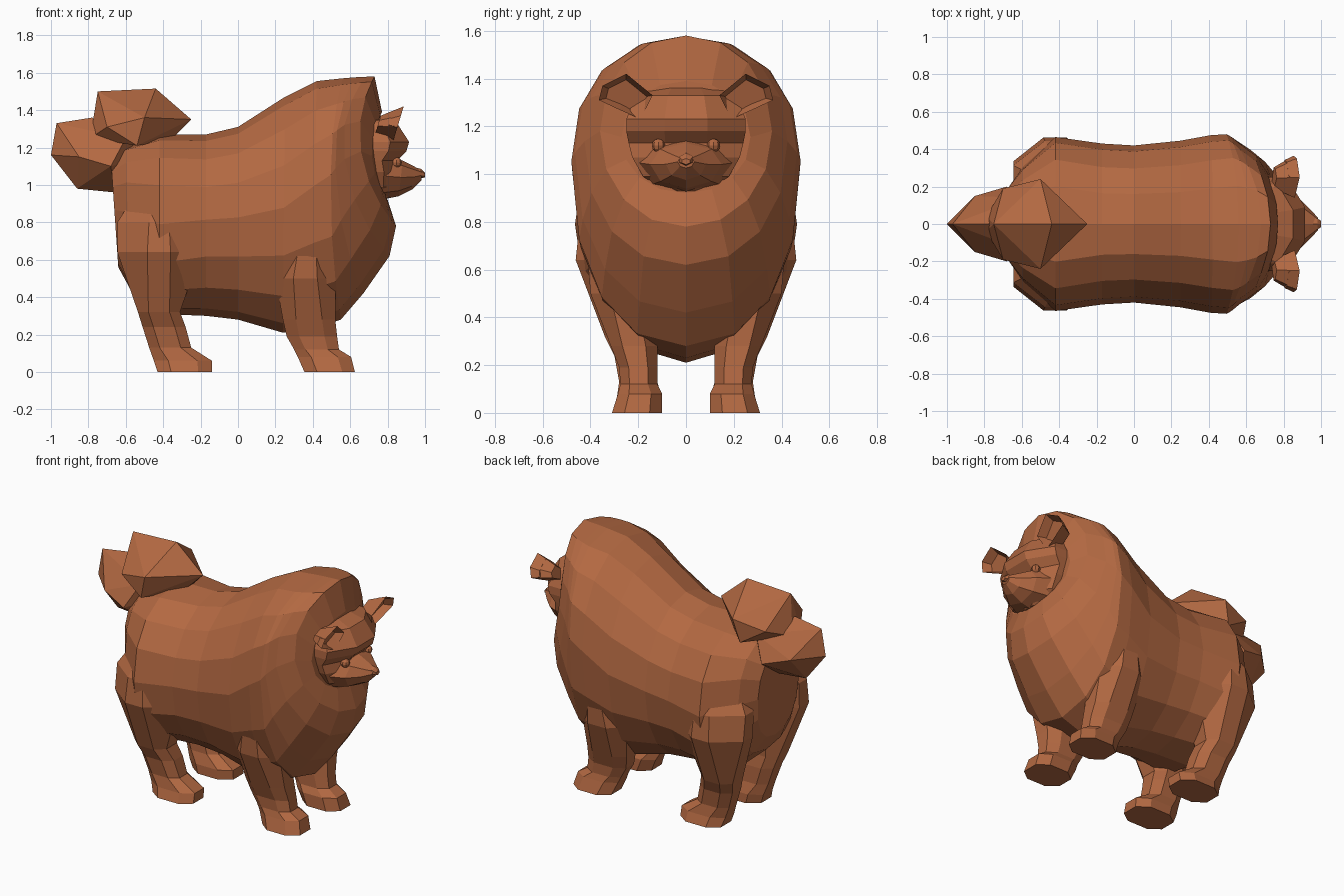
import bpy, bmesh
from math import sin, cos, pi
from mathutils import Vector

cube = bpy.data.objects.get("Cube")
if cube:
    bpy.data.objects.remove(cube, do_unlink=True)

fur = bpy.data.materials.new("russet fur")
fur.use_nodes = True
fur.diffuse_color = (0.45, 0.14, 0.054, 1)
bsdf = fur.node_tree.nodes["Principled BSDF"]
bsdf.inputs["Base Color"].default_value = fur.diffuse_color
bsdf.inputs["Roughness"].default_value = 0.9


def finish(name, bm):
    bmesh.ops.recalc_face_normals(bm, faces=bm.faces[:])
    mesh = bpy.data.meshes.new(name)
    bm.to_mesh(mesh)
    bm.free()
    mesh.materials.append(fur)
    obj = bpy.data.objects.new(name, mesh)
    bpy.context.collection.objects.link(obj)
    return obj


def loft(name, rings):
    """Skin a list of equal-length point rings and cap both ends."""
    bm = bmesh.new()
    rows = [[bm.verts.new(p) for p in ring] for ring in rings]
    n = len(rows[0])
    for a, b in zip(rows, rows[1:]):
        for i in range(n):
            j = (i + 1) % n
            bm.faces.new((a[i], a[j], b[j], b[i]))
    bm.faces.new(rows[0])
    bm.faces.new(rows[-1])
    return finish(name, bm)


def oval(x_top, x_bottom, top, bottom, width, power=2.0, widest=0.53, sweep=0.0, sides=16):
    """Rounded section across the body; it leans, and its sides sweep back."""
    def bulge(v):
        return (abs(v) ** (2 / power)) * (1 if v > 0 else -1)
    mid = bottom + widest * (top - bottom)
    ring = []
    for i in range(sides):
        a = 2 * pi * i / sides
        rise = bulge(cos(a))
        z = mid + rise * ((top - mid) if rise > 0 else (mid - bottom))
        lean = (z - bottom) / (top - bottom)
        x = x_bottom + lean * (x_top - x_bottom) - sweep * sin(a) ** 2
        ring.append((x, width * bulge(sin(a)), z))
    return ring


def slab(z, x0, x1, y0, y1, cut=0.25, side=1):
    """Level box section with chamfered corners."""
    cx, cy = cut * (x1 - x0), cut * (y1 - y0)
    pts = [(x0 + cx, y0), (x1 - cx, y0), (x1, y0 + cy), (x1, y1 - cy),
           (x1 - cx, y1), (x0 + cx, y1), (x0, y1 - cy), (x0, y0 + cy)]
    return [(x, side * y, z) for x, y in pts]


def hull(name, points):
    """Faceted lump from points mirrored across the middle."""
    bm = bmesh.new()
    for x, y, z in points:
        for s in ((1, -1) if y else (1,)):
            bm.verts.new((x, s * y, z))
    result = bmesh.ops.convex_hull(bm, input=bm.verts[:])
    loose = [v for v in result["geom_interior"] if isinstance(v, bmesh.types.BMVert)]
    bmesh.ops.delete(bm, geom=loose, context="VERTS")
    return finish(name, bm)


# Body, chest and mane round the face:
# x top, x bottom, top, bottom, half width, power, widest height, sweep
loft("body", [oval(*s) for s in (
    (-0.68, -0.64, 1.14, 0.56, 0.21, 2.4), (-0.6, -0.58, 1.21, 0.45, 0.31, 2.4),
    (-0.42, -0.42, 1.27, 0.31, 0.465, 2.3, 0.5), (-0.17, -0.17, 1.27, 0.30, 0.43),
    (0.0, 0.0, 1.31, 0.28, 0.42), (0.25, 0.24, 1.47, 0.21, 0.445),
    (0.42, 0.4, 1.555, 0.23, 0.475, 2.1, 0.58),
    (0.56, 0.55, 1.57, 0.28, 0.48, 2.25, 0.6, 0.06),
    (0.62, 0.67, 1.575, 0.42, 0.465, 2.2, 0.58, 0.12),
    (0.68, 0.81, 1.578, 0.62, 0.425, 2.2, 0.54, 0.17),
    (0.73, 0.845, 1.58, 0.78, 0.36, 2.1, 0.5, 0.13),
    (0.77, 0.80, 1.39, 0.92, 0.27, 2.1, 0.5, 0.07))])

# Legs: z, rear, front, inner, outer, corner cut
hind = ((0.95, -0.55, -0.25, 0.12, 0.36, 0.4), (0.8, -0.645, -0.2, 0.1, 0.445, 0.38),
        (0.64, -0.645, -0.2, 0.11, 0.462, 0.36), (0.32, -0.535, -0.31, 0.13, 0.34),
        (0.24, -0.51, -0.28, 0.12, 0.3), (0.13, -0.475, -0.25, 0.12, 0.28),
        (0.06, -0.45, -0.14, 0.1, 0.29), (0.0, -0.43, -0.14, 0.1, 0.31))
fore = ((0.75, 0.25, 0.5, 0.12, 0.42, 0.35), (0.5, 0.2, 0.52, 0.13, 0.4, 0.3),
        (0.28, 0.24, 0.52, 0.12, 0.315), (0.19, 0.26, 0.53, 0.12, 0.28),
        (0.12, 0.3, 0.54, 0.12, 0.275), (0.08, 0.32, 0.605, 0.1, 0.285),
        (0.0, 0.355, 0.625, 0.1, 0.31))
for label, side in (("left", 1), ("right", -1)):
    loft(label + "_hind_leg", [slab(*s, side=side) for s in hind])
    loft(label + "_front_leg", [slab(*s, side=side) for s in fore])

# Curled tail in two tufts
hull("tail_curl", [(-0.75, 0, 1.5), (-0.44, 0, 1.515), (-0.25, 0, 1.35),
                   (-0.36, 0.04, 1.24), (-0.5, 0.24, 1.36), (-0.7, 0.19, 1.31),
                   (-0.79, 0.04, 1.25), (-0.54, 0.22, 1.21)])
hull("tail_base", [(-0.97, 0, 1.33), (-1.0, 0, 1.16), (-0.86, 0, 0.98),
                   (-0.66, 0, 0.96), (-0.85, 0.15, 1.15), (-0.68, 0.2, 1.1),
                   (-0.78, 0, 1.36), (-0.6, 0.14, 1.25), (-0.5, 0, 1.15)])

# Head with recessed eye line and jutting brow: z, front, half width
loft("head", [slab(z, 0.6, x, -w, w, 0.32) for z, x, w in (
    (0.93, 0.8, 0.09), (0.99, 0.86, 0.18), (1.07, 0.865, 0.225),
    (1.13, 0.85, 0.24), (1.18, 0.9, 0.25), (1.23, 0.915, 0.25),
    (1.33, 0.85, 0.21), (1.36, 0.76, 0.17))])

# Muzzle and nose
loft("muzzle", [oval(*s, sides=8) for s in (
    (0.8, 0.76, 1.16, 0.92, 0.2), (0.88, 0.86, 1.13, 0.94, 0.15),
    (0.94, 0.93, 1.1, 0.975, 0.085), (0.985, 0.98, 1.075, 1.025, 0.035))])
loft("nose", [oval(x, x, *s, sides=6) for x, *s in (
    (0.94, 1.095, 1.035, 0.03), (0.98, 1.085, 1.035, 0.034),
    (1.0, 1.065, 1.04, 0.02))])

# Cupped ears and eyes
ear_outline = ((0.14, 1.33), (0.25, 1.42), (0.35, 1.37), (0.365, 1.31),
               (0.28, 1.27), (0.19, 1.23))
for label, side in (("left", 1), ("right", -1)):
    bm = bmesh.new()
    rim = [bm.verts.new((0.85 + 0.3 * (z - 1.3), side * y, z)) for y, z in ear_outline]
    front = bm.faces.new(rim)
    back = [bm.verts.new(v.co.lerp(Vector((0.64, side * 0.24, 1.32)), 0.5)) for v in rim]
    for i in range(len(rim)):
        j = (i + 1) % len(rim)
        bm.faces.new((rim[i], back[i], back[j], rim[j]))
    bm.faces.new(back)
    bmesh.ops.recalc_face_normals(bm, faces=bm.faces[:])
    bmesh.ops.inset_individual(bm, faces=[front], thickness=0.025)
    for v in front.verts:
        v.co.x -= 0.05
    finish(label + "_ear", bm)

    bm = bmesh.new()
    bmesh.ops.create_uvsphere(bm, u_segments=8, v_segments=6, radius=0.028)
    bmesh.ops.translate(bm, verts=bm.verts[:], vec=(0.848, side * 0.115, 1.12))
    finish(label + "_eye", bm)
